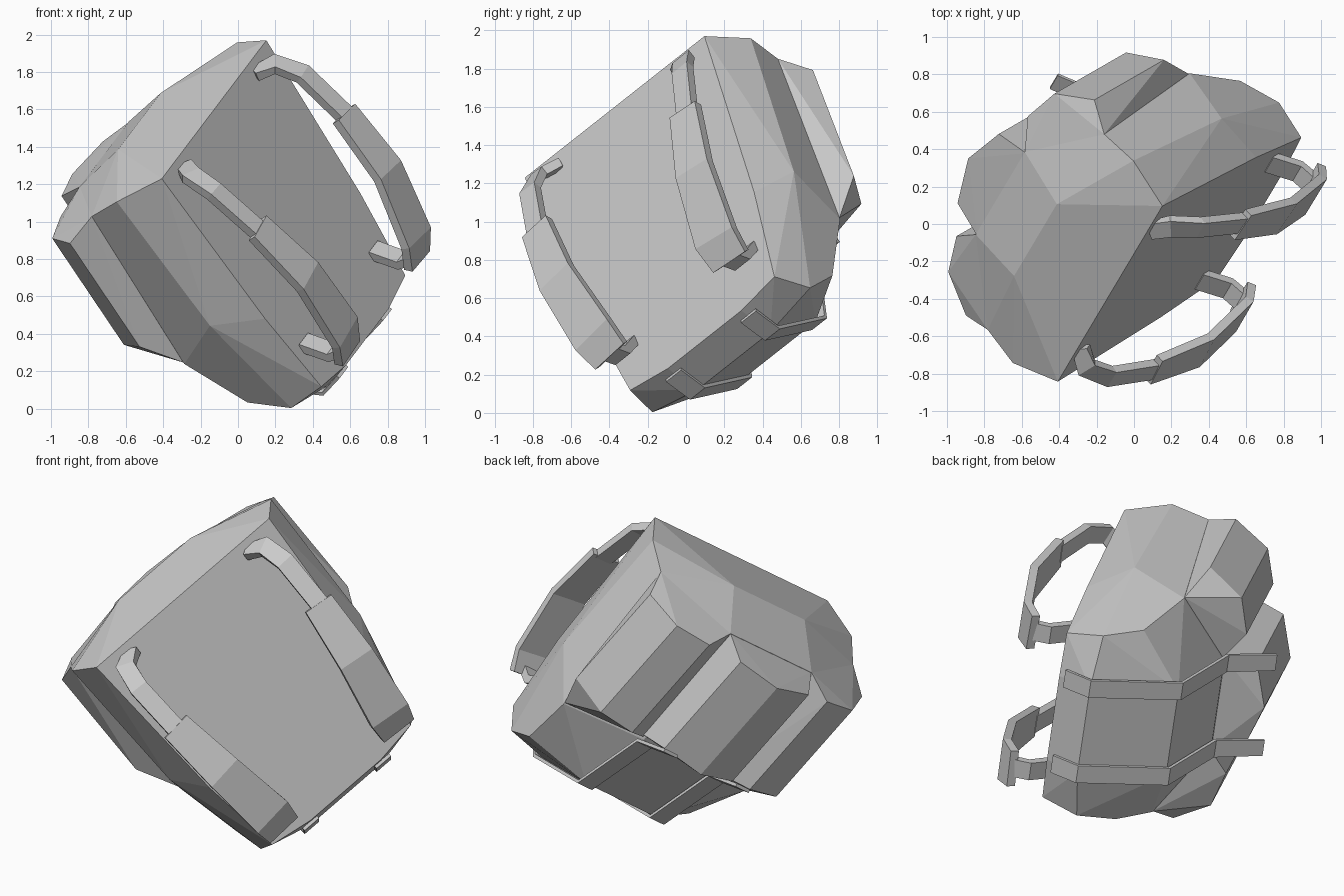
import bpy, bmesh, math
from mathutils import Vector

if "Cube" in bpy.data.objects:
    bpy.data.objects.remove(bpy.data.objects["Cube"])

# Tilted pack frame: u = sideways, w = up along the back, d = depth away from the wearer
BASE = Vector((0.67, 0.085, 0.415))
U = Vector((0.424, 0.712, 0.561)).normalized()
W = Vector((-0.527, -0.297, 0.797))
W = (W - U * W.dot(U)).normalized()
D = -U.cross(W)


def world(u, w, d):
    return BASE + U * u + W * w + D * d


def finish(name, bm):
    bmesh.ops.recalc_face_normals(bm, faces=bm.faces)
    mesh = bpy.data.meshes.new(name)
    bm.to_mesh(mesh)
    bm.free()
    obj = bpy.data.objects.new(name, mesh)
    bpy.context.collection.objects.link(obj)
    return obj


def hull(name, points, sides=(1,), mirrored=False):
    """Faceted convex part; mirrored adds the other half to the same hull."""
    bm = bmesh.new()
    for s in ((1, -1) if mirrored else sides):
        for u, w, d in points:
            if s < 0 and mirrored and u == 0:
                continue
            bm.verts.new(world(s * u, w, d))
    bmesh.ops.convex_hull(bm, input=bm.verts[:])
    inner = [v for v in bm.verts if not v.link_faces]
    bmesh.ops.delete(bm, geom=inner, context='VERTS')
    bmesh.ops.dissolve_limit(bm, angle_limit=math.radians(2),
                             verts=bm.verts[:], edges=bm.edges[:])
    return finish(name, bm)


def ribbon(name, path, side, thick):
    """Flat strap along (u, w, d, width) points, its width lying across u."""
    bm = bmesh.new()
    rings = []
    for i, p in enumerate(path):
        a, b = path[max(i - 1, 0)], path[min(i + 1, len(path) - 1)]
        t = (Vector(b[:3]) - Vector(a[:3])).normalized()
        across = (Vector((1, 0, 0)) - t * t.x).normalized()
        out = t.cross(across) * thick / 2
        ring = []
        for e, k in ((-1, -1), (1, -1), (1, 1), (-1, 1)):
            q = Vector(p[:3]) + across * e * p[3] / 2 + out * k
            ring.append(bm.verts.new(world(side * q.x, q.y, q.z)))
        rings.append(ring)
    for r0, r1 in zip(rings, rings[1:]):
        for j in range(4):
            k = (j + 1) % 4
            bm.faces.new((r0[j], r0[k], r1[k], r1[j]))
    bm.faces.new(rings[0])
    bm.faces.new(rings[-1])
    return finish(name, bm)


# Main bag
hull("bag_body", [
    (0.53, 0, 0), (0.58, -0.04, 0.22), (0.61, 0.085, 0.43),          # bottom rim
    (0.27, 0.10, 0.68), (0.27, -0.12, 0.20), (0.27, -0.04, 0),
    (0.60, 0.51, 0), (0.73, 0.63, 0.24), (0.69, 0.45, 0.58),         # waist
    (0.28, 0.60, 0.84),
    (0.66, 1.50, 0), (0.76, 1.50, 0.27), (0.735, 1.455, 0.50),       # top rim
    (0.31, 1.46, 0.83), (0.27, 1.575, 0.49),
], mirrored=True)

# Middle front pocket
hull("front_pocket", [
    (0.26, 0.70, 1.02), (0, 0.69, 1.10), (0.31, 0.62, 0.82),
    (0.26, 1.42, 1.02), (0, 1.41, 1.10), (0.31, 1.46, 0.82),
], mirrored=True)

SIDE_POCKET = [
    (0.81, 0.68, 0.67), (0.67, 0.66, 0.88), (0.45, 0.66, 0.94),
    (0.69, 0.46, 0.58), (0.29, 0.61, 0.83),
    (0.81, 1.38, 0.67), (0.67, 1.38, 0.88), (0.45, 1.39, 0.94),
    (0.735, 1.455, 0.50), (0.31, 1.46, 0.83),
]
STRAP_TOP = [(0.44, 1.43, 0.01, 0.09), (0.53, 1.41, -0.07, 0.11),
             (0.56, 1.29, -0.17, 0.11), (0.55, 0.98, -0.27, 0.11)]
STRAP_PAD = [(0.545, 1.00, -0.27, 0.18), (0.505, 0.62, -0.335, 0.22),
             (0.45, 0.22, -0.285, 0.25), (0.44, 0.10, -0.21, 0.22)]
STRAP_END = [(0.44, 0.13, -0.22, 0.11), (0.44, 0.13, -0.12, 0.11),
             (0.44, 0.24, 0.01, 0.11)]
BAND = [(0.275, -0.065, 0.04, 0.11), (0.275, -0.13, 0.20, 0.11),
        (0.275, 0.095, 0.695, 0.11), (0.275, 0.59, 0.86, 0.11),
        (0.275, 0.74, 1.12, 0.10)]

# Paired parts
for side, tag in ((1, "right"), (-1, "left")):
    hull("side_pocket_" + tag, SIDE_POCKET, sides=(side,))
    ribbon("shoulder_strap_top_" + tag, STRAP_TOP, side, 0.05)
    ribbon("shoulder_pad_" + tag, STRAP_PAD, side, 0.05)
    ribbon("shoulder_strap_end_" + tag, STRAP_END, side, 0.05)
    ribbon("bottom_band_" + tag, BAND, side, 0.02)
